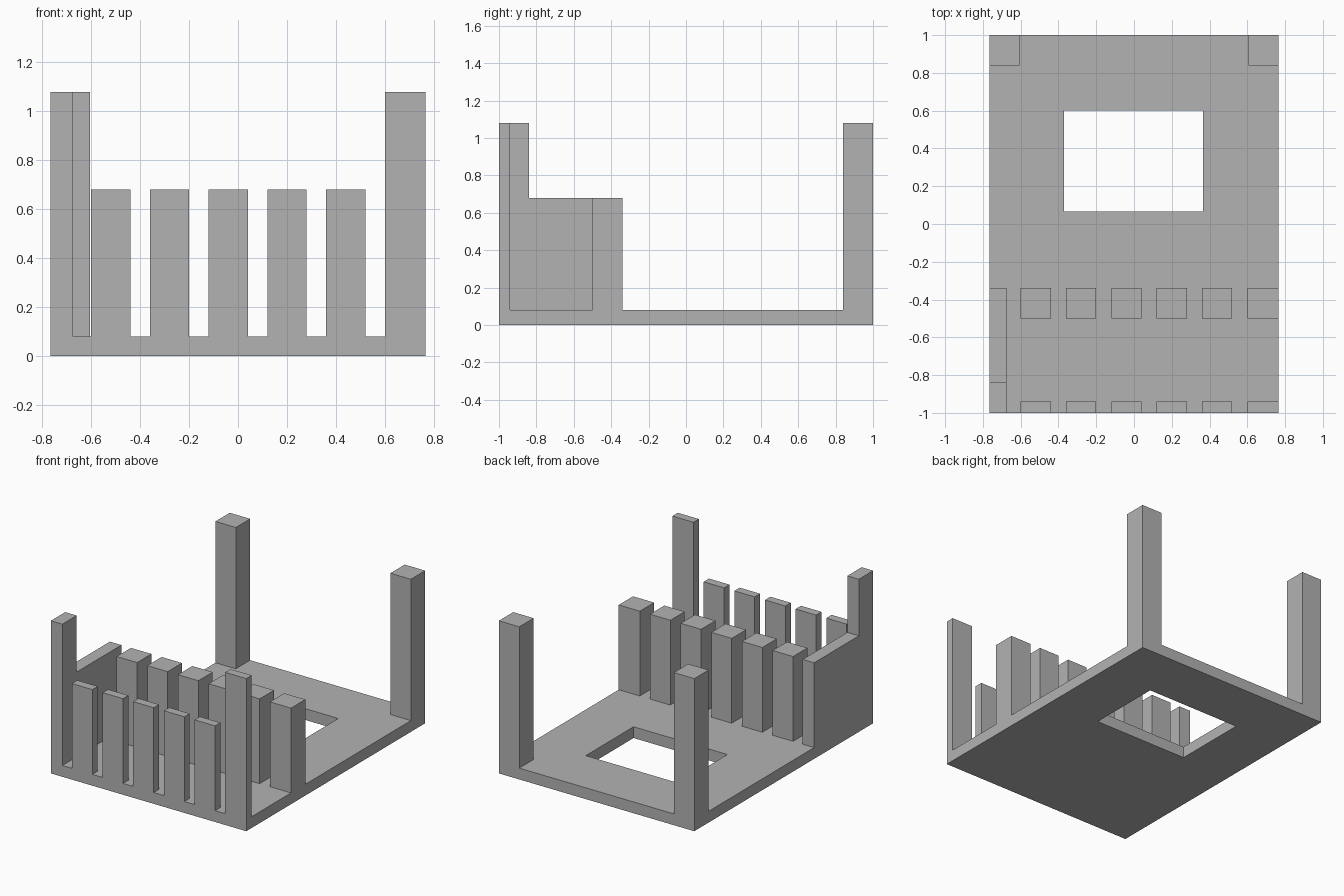
import bpy
import bmesh
from mathutils import Vector

cube = bpy.data.objects.get("Cube")
if cube:
    bpy.data.objects.remove(cube, do_unlink=True)

grey = bpy.data.materials.new("plain grey")
grey.use_nodes = True
COLOR = (0.45, 0.45, 0.45, 1)
grey.diffuse_color = COLOR
grey.node_tree.nodes["Principled BSDF"].inputs["Base Color"].default_value = COLOR

HALF_X, HALF_Y = 0.765, 1.0
FLOOR, RAIL, TALL = 0.08, 0.68, 1.08
POST = 0.16


def finish(name, bm):
    bmesh.ops.recalc_face_normals(bm, faces=bm.faces)
    mesh = bpy.data.meshes.new(name)
    bm.to_mesh(mesh)
    bm.free()
    mesh.materials.append(grey)
    obj = bpy.data.objects.new(name, mesh)
    bpy.context.collection.objects.link(obj)
    return obj


def extrude(name, faces, bm, offset):
    """Turn flat faces into a solid by extruding them along offset."""
    result = bmesh.ops.extrude_face_region(bm, geom=faces, use_keep_orig=True)
    moved = [v for v in result["geom"] if isinstance(v, bmesh.types.BMVert)]
    bmesh.ops.translate(bm, verts=moved, vec=Vector(offset))
    return finish(name, bm)


def block(name, x0, x1, y0, y1, top):
    """Upright block standing on the floor slab."""
    bm = bmesh.new()
    corners = [(x0, y0), (x1, y0), (x1, y1), (x0, y1)]
    face = bm.faces.new([bm.verts.new((x, y, FLOOR)) for x, y in corners])
    return extrude(name, [face], bm, (0, 0, top - FLOOR))


# Floor slab: a three by three grid of cells with the middle one left open
bm = bmesh.new()
xs = [-HALF_X, -0.37, 0.365, HALF_X]
ys = [-HALF_Y, 0.065, 0.6, HALF_Y]
grid = [[bm.verts.new((x, y, 0)) for x in xs] for y in ys]
cells = [bm.faces.new((grid[j][i], grid[j][i + 1], grid[j + 1][i + 1], grid[j + 1][i]))
         for j in range(3) for i in range(3) if (i, j) != (1, 1)]
extrude("floor_slab", cells, bm, (0, 0, FLOOR))

# Back corner posts
block("back_right_post", -HALF_X, -HALF_X + POST, HALF_Y - POST, HALF_Y, TALL)
block("back_left_post", HALF_X - POST, HALF_X, HALF_Y - POST, HALF_Y, TALL)

# Right side wall with its raised front post, as one stepped profile
profile = [(-HALF_Y, FLOOR), (-0.34, FLOOR), (-0.34, RAIL),
           (-HALF_Y + POST, RAIL), (-HALF_Y + POST, TALL), (-HALF_Y, TALL)]
bm = bmesh.new()
side = bm.faces.new([bm.verts.new((-HALF_X, y, z)) for y, z in profile])
extrude("right_side_wall", [side], bm, (0.09, 0, 0))

# Two rows of evenly spaced uprights; the front left one is a tall corner post
for i in range(6):
    x0 = -0.6 + 0.24 * i
    last = i == 5
    x1 = HALF_X if last else x0 + POST
    front_name = "front_left_post" if last else f"front_slat_{i + 1}"
    block(front_name, x0, x1, -HALF_Y, -0.94, TALL if last else RAIL)
    block(f"inner_pillar_{i + 1}", x0, x1, -0.5, -0.34, RAIL)
